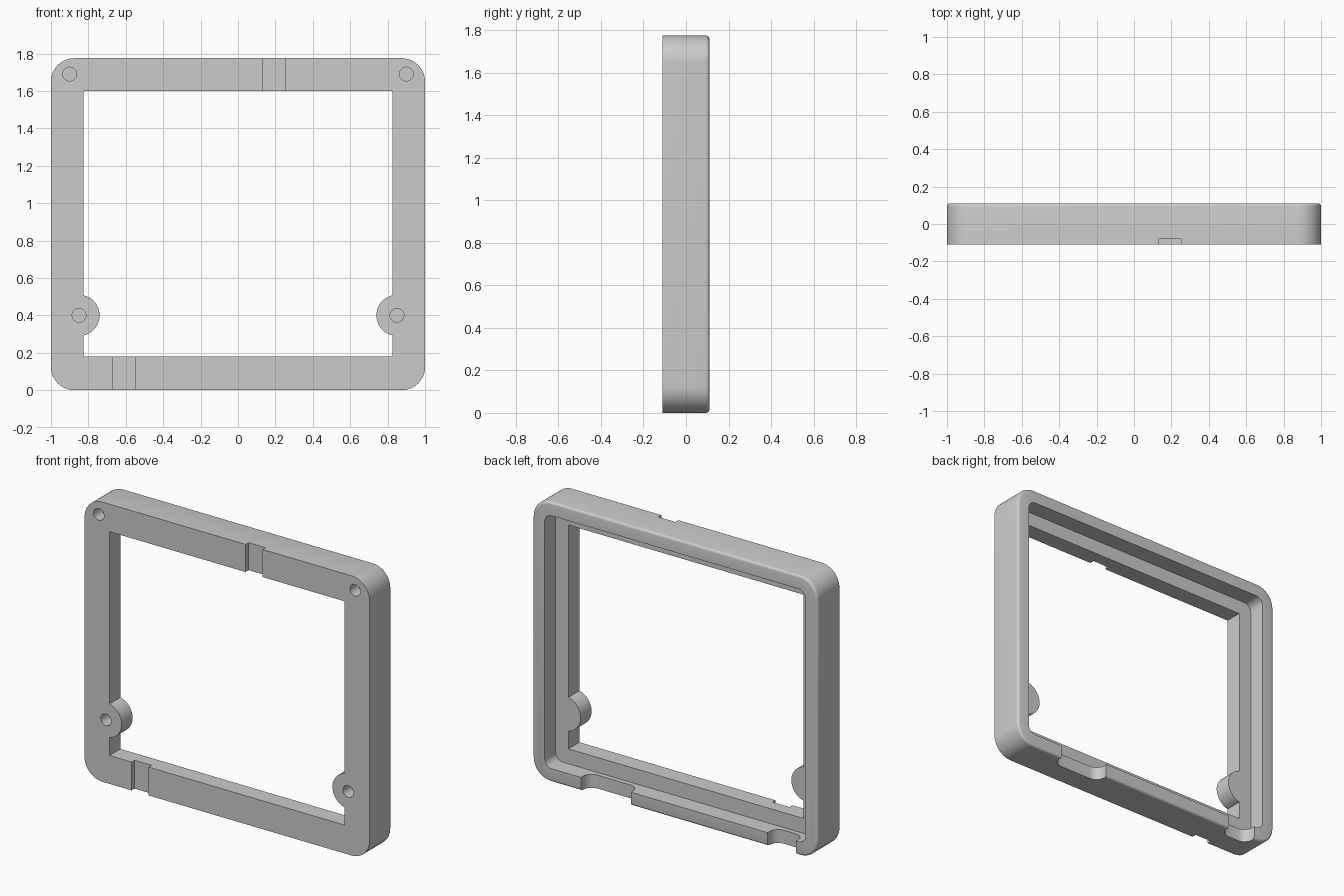
import bpy, bmesh, math
from mathutils import Vector

if "Cube" in bpy.data.objects:
    bpy.data.objects.remove(bpy.data.objects["Cube"])

W, H, D = 1.0, 1.775, 0.11      # half width, height, half depth

grey = bpy.data.materials.new("plain_grey")
grey.use_nodes = True
grey.diffuse_color = (0.6, 0.6, 0.6, 1)
grey.node_tree.nodes["Principled BSDF"].inputs["Base Color"].default_value = (0.6, 0.6, 0.6, 1)


def arc(cx, cy, r, a0, a1, n):
    """Points along an arc, angles in degrees."""
    angles = [math.radians(a0 + (a1 - a0) * i / n) for i in range(n + 1)]
    return [(cx + r * math.cos(a), cy + r * math.sin(a)) for a in angles]


def rounded_rect(x0, x1, y0, y1, r, n=12):
    corners = [(x1 - r, y1 - r), (x0 + r, y1 - r), (x0 + r, y0 + r), (x1 - r, y0 + r)]
    points = []
    for i, (cx, cy) in enumerate(corners):
        points += arc(cx, cy, r, 90 * i, 90 * i + 90, n)
    return points


def rect(x0, x1, y0, y1):
    return [(x0, y0), (x1, y0), (x1, y1), (x0, y1)]


def along_y(points, y):
    return [Vector((x, y, z)) for x, z in points]


def along_z(points, z):
    return [Vector((x, y, z)) for x, y in points]


def loft(name, rings):
    """Closed solid through a list of matching rings."""
    bm = bmesh.new()
    loops = [[bm.verts.new(p) for p in ring] for ring in rings]
    for a, b in zip(loops, loops[1:]):
        for i in range(len(a)):
            j = (i + 1) % len(a)
            bm.faces.new((a[i], a[j], b[j], b[i]))
    bm.faces.new(loops[0])
    bm.faces.new(loops[-1])
    bmesh.ops.recalc_face_normals(bm, faces=bm.faces)
    mesh = bpy.data.meshes.new(name)
    bm.to_mesh(mesh)
    bm.free()
    mesh.materials.append(grey)
    obj = bpy.data.objects.new(name, mesh)
    bpy.context.collection.objects.link(obj)
    return obj


def cut(target, rings):
    """Subtract a lofted solid and discard the cutter."""
    cutter = loft("cutter", rings)
    cutter.hide_render = True
    mod = target.modifiers.new("cut", "BOOLEAN")
    mod.operation = "DIFFERENCE"
    mod.solver = "EXACT"
    mod.object = cutter
    bpy.context.view_layer.objects.active = target
    bpy.ops.object.modifier_apply(modifier=mod.name)
    bpy.data.objects.remove(cutter)


def cut_y(target, points, y0, y1):
    cut(target, [along_y(points, y0), along_y(points, y1)])


# Outer body with a small fillet around the back edge
radius, fillet = 0.125, 0.016
rings = [along_y(rounded_rect(-W, W, 0, H, radius), -D)]
for i in range(5):
    a = math.radians(90 * i / 4)
    inset = fillet * (1 - math.cos(a))
    outline = rounded_rect(-W + inset, W - inset, inset, H - inset, radius - inset)
    rings.append(along_y(outline, D - fillet + fillet * math.sin(a)))
frame = loft("frame", rings)

# Stepped recess in the back
rim = 0.085
cut_y(frame, rounded_rect(-W + rim, W - rim, rim, H - rim, 0.05, 6), 0, 0.2)

# Window, whose outline leaves a round screw boss on each side
half, low, high = 0.825, 0.18, 1.6
boss_x, boss_z, boss_r = 0.85, 0.4, 0.11
spread = math.degrees(math.acos((half - boss_x) / boss_r))
right_side = [(half, low)] + arc(boss_x, boss_z, boss_r, 360 - spread, spread, 24) + [(half, high)]
left_side = [(-x, z) for x, z in reversed(right_side)]
cut_y(frame, right_side + left_side, -0.2, 0.05)

# Blind screw holes in the front
for side in (-1, 1):
    for x, z in ((0.9, 1.69), (boss_x, boss_z)):
        cut_y(frame, arc(side * x, z, 0.037, 0, 345, 23), -0.2, -0.03)

# Shallow grooves across the front of the top and bottom bars
cut_y(frame, rect(0.13, 0.25, high - 0.05, H + 0.1), -0.2, -0.08)
cut_y(frame, rect(-0.67, -0.55, -0.1, low + 0.05), -0.2, -0.08)

# Rounded notches through the bottom of the back rim
for x0, x1 in ((0.31, 0.66), (-0.85, -0.65)):
    profile = rounded_rect(x0, x1, 0.03, 0.25, 0.06, 8)
    cut(frame, [along_z(profile, -0.1), along_z(profile, 0.13)])

# Smooth the curved walls, keep the edges sharp
bpy.ops.object.select_all(action="DESELECT")
frame.select_set(True)
bpy.context.view_layer.objects.active = frame
bpy.ops.object.shade_smooth_by_angle(angle=math.radians(30))
